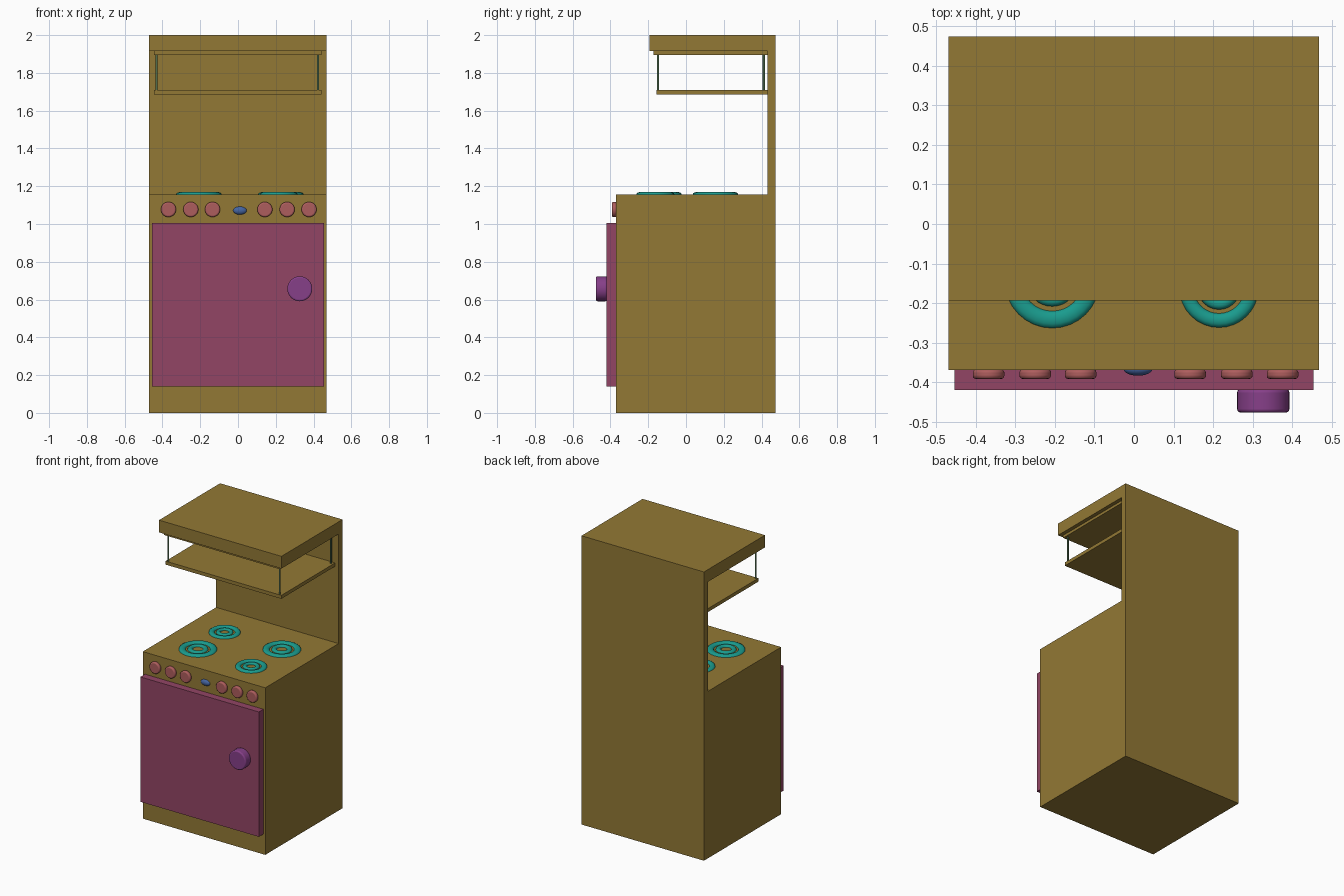
import bpy
from math import pi

if "Cube" in bpy.data.objects:
    bpy.data.objects.remove(bpy.data.objects["Cube"])


def mat(name, r, g, b):
    m = bpy.data.materials.new(name)
    m.diffuse_color = (r, g, b, 1)
    m.use_nodes = True
    m.node_tree.nodes["Principled BSDF"].inputs["Base Color"].default_value = m.diffuse_color
    return m


BROWN = mat("enamel_brown", 0.29, 0.19, 0.035)
PINK = mat("door_pink", 0.29, 0.06, 0.13)
PURPLE = mat("handle_purple", 0.24, 0.05, 0.25)
RED = mat("knob_red", 0.42, 0.11, 0.11)
BLUE = mat("lamp_blue", 0.06, 0.13, 0.36)
TEAL = mat("burner_teal", 0.01, 0.33, 0.27)
GREEN = mat("post_green", 0.08, 0.16, 0.08)


def finish(name, m, smooth=False):
    o = bpy.context.object
    o.name = name
    o.data.materials.append(m)
    if smooth:
        bpy.ops.object.transform_apply(location=False, rotation=True, scale=True)
        bpy.ops.object.shade_smooth_by_angle(angle=pi / 5)
    return o


def box(name, x, y, z, m):
    bpy.ops.mesh.primitive_cube_add(size=1, location=[sum(a) / 2 for a in (x, y, z)])
    bpy.context.object.scale = [a[1] - a[0] for a in (x, y, z)]
    bpy.ops.object.transform_apply(location=False, rotation=False, scale=True)
    return finish(name, m)


def dial(name, x, z, r, y0, y1, bevel, m):
    bpy.ops.mesh.primitive_cylinder_add(vertices=32, radius=r, depth=y1 - y0,
                                        location=(x, (y0 + y1) / 2, z), rotation=(pi / 2, 0, 0))
    o = finish(name, m, True)
    b = o.modifiers.new("round_edge", 'BEVEL')
    b.width, b.segments, b.limit_method = bevel, 3, 'ANGLE'


def ring(name, x, y, major, minor):
    bpy.ops.mesh.primitive_torus_add(major_segments=32, minor_segments=12, major_radius=major,
                                     minor_radius=minor, location=(x, y, 1.157))
    bpy.context.object.scale.z = 0.012 / minor
    finish(name, TEAL, True)


# Cabinet, back and hood as one side profile extruded across the width
side = [(-0.37, 0), (0.475, 0), (0.475, 2), (-0.193, 2), (-0.193, 1.915),
        (0.432, 1.915), (0.432, 1.157), (-0.37, 1.157)]
n = len(side)
verts = [(x, y, z) for x in (-0.47, 0.468) for y, z in side]
faces = [tuple(reversed(range(n))), tuple(range(n, 2 * n))]
faces += [(i, (i + 1) % n, n + (i + 1) % n, n + i) for i in range(n)]
mesh = bpy.data.meshes.new("stove_body")
mesh.from_pydata(verts, [], faces)
mesh.materials.append(BROWN)
bpy.context.collection.objects.link(bpy.data.objects.new("stove_body", mesh))

# Hood lip, hanging shelf and its posts
box("hood_lip", (-0.445, 0.442), (-0.173, 0.434), (1.896, 1.917), BROWN)
box("shelf", (-0.445, 0.442), (-0.157, 0.434), (1.685, 1.709), BROWN)
for x in (-0.431, 0.424):
    for y in (-0.148, 0.412):
        bpy.ops.mesh.primitive_cylinder_add(vertices=16, radius=0.006, depth=0.2,
                                            location=(x, y, 1.802))
        finish("shelf_post", GREEN, True)

# Oven door and handle
box("oven_door", (-0.454, 0.454), (-0.42, -0.368), (0.14, 1.005), PINK)
dial("door_handle", 0.327, 0.657, 0.066, -0.477, -0.418, 0.008, PURPLE)

# Control knobs and indicator lamp
for x in (-0.368, -0.25, -0.135, 0.142, 0.26, 0.376):
    dial("control_knob", x, 1.077, 0.04, -0.392, -0.368, 0.008, RED)
bpy.ops.mesh.primitive_uv_sphere_add(segments=24, ring_count=12, radius=1, location=(0.01, -0.366, 1.071))
bpy.context.object.scale = (0.037, 0.018, 0.022)
finish("indicator_lamp", BLUE, True)

# Burners: two concentric rings each
for x, y, s in ((-0.207, -0.143, 1), (0.215, -0.162, 0.83), (-0.213, 0.158, 0.83), (0.227, 0.156, 1)):
    ring("burner_outer_ring", x, y, 0.099 * s, 0.0215 * s)
    ring("burner_inner_ring", x, y, 0.049 * s, 0.0165 * s)
